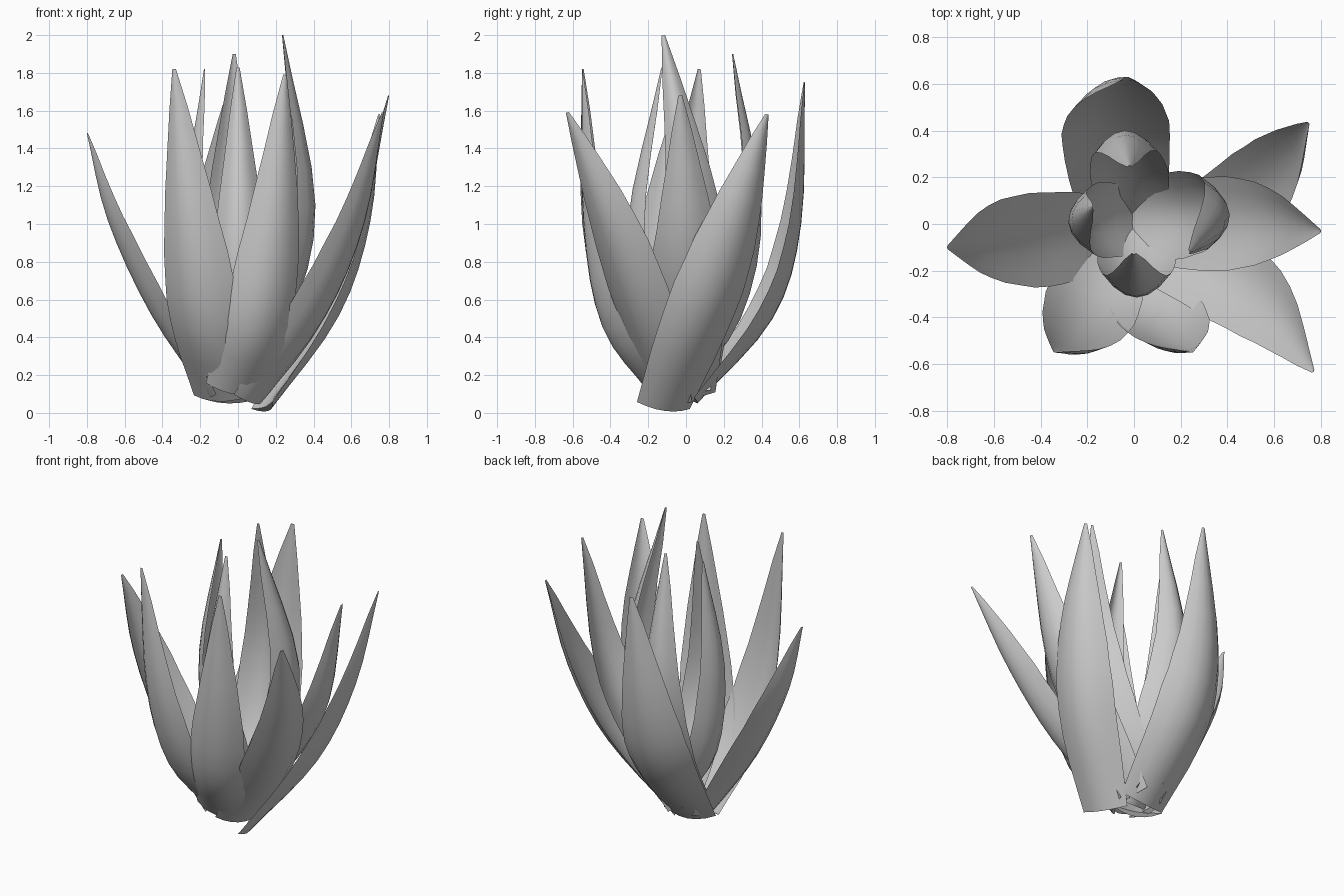
import bpy, bmesh, math
from mathutils import Vector

if "Cube" in bpy.data.objects:
    bpy.data.objects.remove(bpy.data.objects["Cube"])

ROWS, COLS = 12, 6
# relative leaf width along its length
PROFILE = [(0, .76), (.2, .95), (.4, 1), (.6, .86), (.75, .62), (.9, .3), (1, .05)]


def width_at(t):
    for (a, wa), (b, wb) in zip(PROFILE, PROFILE[1:]):
        if t <= b:
            return wa + (wb - wa) * (t - a) / (b - a)
    return PROFILE[-1][1]


def spine(points, t):
    """Smooth curve through the given spine points."""
    p = [2 * points[0] - points[1]] + points + [2 * points[-1] - points[-2]]
    s = min(max(t, 0), 1) * (len(points) - 1)
    i = min(int(s), len(points) - 2)
    f = s - i
    a, b, c, d = p[i:i + 4]
    return 0.5 * (2 * b + (c - a) * f + (2 * a - 5 * b + 4 * c - d) * f ** 2
                  + (3 * b - a - 3 * c + d) * f ** 3)


def leaf(name, points, half, azimuth, depth=.5):
    """Tapered leaf with a crescent section, hollow side facing the centre."""
    pts = [Vector(p) for p in points]
    out = Vector((math.cos(math.radians(azimuth)), math.sin(math.radians(azimuth)), 0))
    bm = bmesh.new()
    rings = []
    for r in range(ROWS + 1):
        t = r / ROWS
        pos = spine(pts, t)
        tangent = (spine(pts, t + .02) - spine(pts, t - .02)).normalized()
        side = tangent.cross(out).normalized()
        normal = side.cross(tangent).normalized()
        if normal.dot(out) < 0:
            normal.negate()
        w = half * width_at(t)
        bend = depth * (.6 + .4 * min(1, t / .3))   # flatter near the root
        us = [2 * k / COLS - 1 for k in range(COLS + 1)]
        section = [(u, 0) for u in us] + [(u, .16) for u in us[-2:0:-1]]
        ring = []
        for u, thick in section:
            inset = w * (bend * u * u + thick * (1 - u * u) + (.04 if thick else 0))
            co = pos + side * (w * u) - normal * inset
            co.z = max(co.z, 0)
            ring.append(bm.verts.new(co))
        rings.append(ring)
    n = len(rings[0])
    for a, b in zip(rings, rings[1:]):
        for k in range(n):
            bm.faces.new((a[k], a[(k + 1) % n], b[(k + 1) % n], b[k]))
    bm.faces.new(rings[0])
    bm.faces.new(rings[-1])
    bmesh.ops.recalc_face_normals(bm, faces=bm.faces)
    for f in bm.faces:
        f.smooth = True
    for e in bm.edges:
        if len(e.link_faces) == 2 and e.calc_face_angle(0) > math.radians(50):
            e.smooth = False
    mesh = bpy.data.meshes.new(name)
    bm.to_mesh(mesh)
    bm.free()
    bpy.context.collection.objects.link(bpy.data.objects.new(name, mesh))


# outer spreading leaves
leaf("outer_leaf_left", [(-.16, -.03, .08), (-.46, -.07, .52), (-.69, -.08, 1.02), (-.80, -.10, 1.48)], .205, 183)
leaf("outer_leaf_front_left", [(-.10, -.10, .06), (-.20, -.40, .45), (-.27, -.54, 1.0), (-.34, -.55, 1.82)], .205, 250)
leaf("outer_leaf_front", [(-.03, -.19, .10), (.11, -.44, .45), (.20, -.54, 1.0), (.25, -.55, 1.79)], .19, 284)
leaf("outer_leaf_front_right", [(.08, -.11, .05), (.43, -.26, .5), (.65, -.42, 1.0), (.77, -.63, 1.59)], .19, 328)
leaf("outer_leaf_right", [(.06, 0, .08), (.41, 0, .5), (.65, 0, .95), (.80, -.03, 1.68)], .205, 0)
leaf("outer_leaf_back_right", [(.16, -.11, .01), (.52, .10, .5), (.69, .27, 1.0), (.75, .43, 1.58)], .20, 22)
leaf("outer_leaf_back", [(-.05, .06, .05), (-.09, .46, .5), (-.09, .61, 1.0), (-.03, .63, 1.75)], .235, 97)
# inner upright leaves, rooted across the centre and curling back in
leaf("inner_leaf_left", [(.04, 0, .10), (-.22, .01, .5), (-.28, .01, 1.1), (-.18, .07, 1.82)], .165, 184, .7)
leaf("inner_leaf_back", [(-.02, -.03, .08), (-.02, .29, .5), (-.04, .40, 1.1), (-.02, .25, 1.9)], .17, 92, .7)
leaf("inner_leaf_front", [(0, .03, .10), (.01, -.24, .5), (.01, -.31, 1.0), (0, -.13, 1.83)], .17, 270, .7)
leaf("inner_leaf_right", [(-.04, .03, .13), (.27, .04, .5), (.41, .04, 1.1), (.24, -.12, 2.0)], .19, 3, .7)
